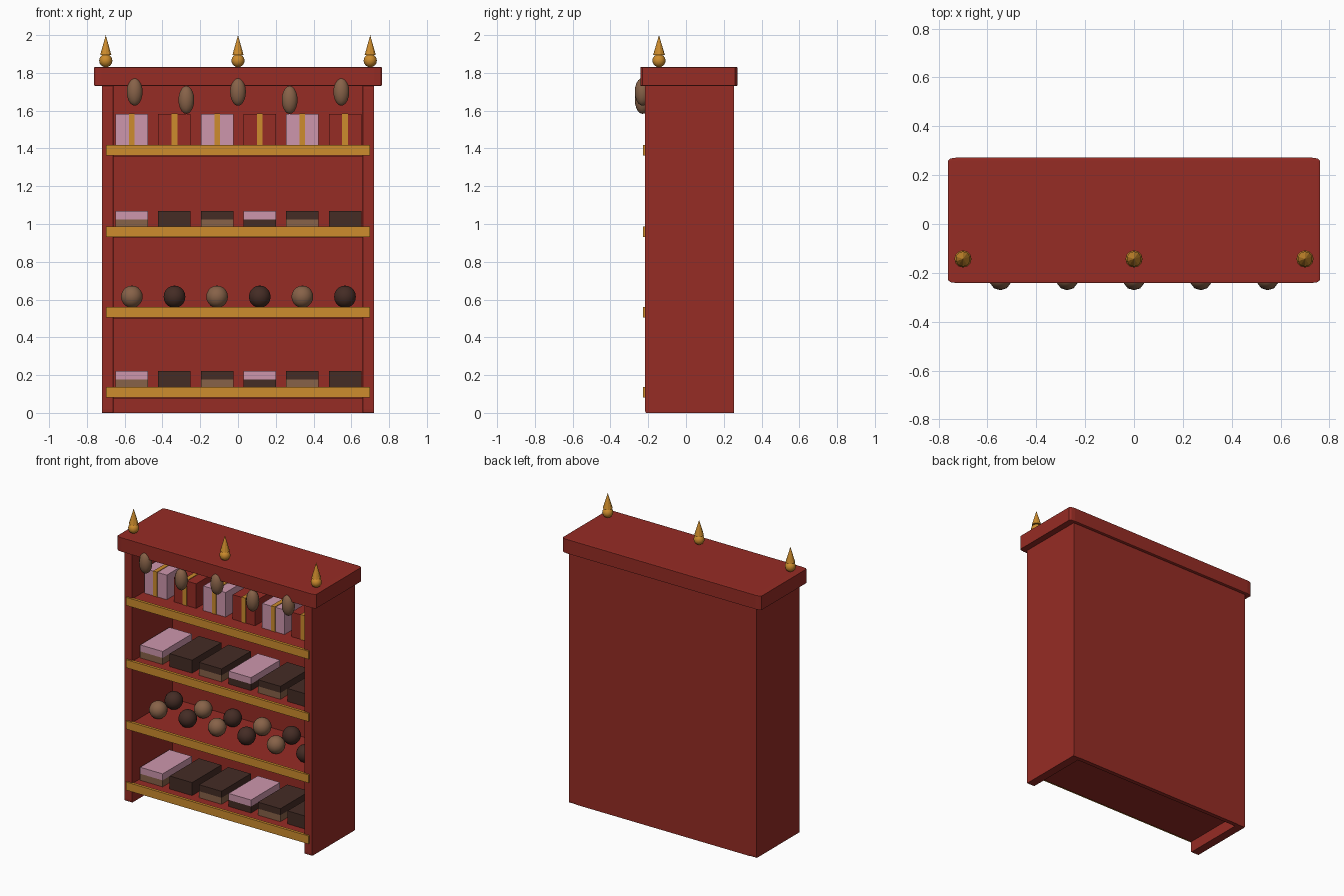
import bpy, math

if "Cube" in bpy.data.objects:
    bpy.data.objects.remove(bpy.data.objects["Cube"])


def mat(name, r, g, b):
    m = bpy.data.materials.new(name)
    m.diffuse_color = (r, g, b, 1)
    m.use_nodes = True
    m.node_tree.nodes["Principled BSDF"].inputs["Base Color"].default_value = m.diffuse_color
    return m


RED = mat("red_paint", .305, .025, .018)
GOLD = mat("gold", .61, .262, .026)
PINK = mat("pink_icing", .61, .305, .413)
MILK = mat("milk_chocolate", .242, .122, .065)
DARK = mat("dark_chocolate", .058, .025, .018)


def finish(name, m):
    o = bpy.context.object
    o.name = name
    o.data.materials.append(m)
    return o


def box(name, x0, x1, y0, y1, z0, z1, m, bevel=0):
    """Box from its limits; bevel is a fraction of the unit cube, so it stretches with the box."""
    bpy.ops.mesh.primitive_cube_add(size=1, location=((x0 + x1) / 2, (y0 + y1) / 2, (z0 + z1) / 2))
    o = finish(name, m)
    o.scale = (x1 - x0, y1 - y0, z1 - z0)
    if bevel:
        b = o.modifiers.new("bevel", 'BEVEL')
        b.width, b.segments = bevel, 2
    return o


def ball(name, loc, scale, m, seg=14, rings=10):
    bpy.ops.mesh.primitive_uv_sphere_add(segments=seg, ring_count=rings, radius=1, location=loc)
    o = finish(name, m)
    o.scale = scale
    bpy.ops.object.shade_smooth()
    return o


# carcass
for s, side in ((-1, "left"), (1, "right")):
    xs = sorted((s * .66, s * .72))
    box(side + "_panel", xs[0], xs[1], -.217, .255, 0, 1.735, RED, .01)
box("back_panel", -.665, .665, .225, .254, 0, 1.735, RED)
box("cornice", -.762, .762, -.242, .272, 1.73, 1.832, RED, .025)

# shelves with gold front trim
tops = [.132, .555, .98, 1.412]
for i, z in enumerate(tops):
    box(f"shelf_{i}", -.665, .665, -.213, .23, z - .055, z, RED)
    box(f"shelf_trim_{i}", -.70, .70, -.228, -.208, z - .05, z + .006, GOLD)

# goods on the shelves, six columns
for i in range(6):
    x = -.562 + .2257 * i
    # layered cakes on the first and third shelves
    for k in (0, 2):
        z = tops[k]
        box(f"cake_base_{k}_{i}", x - .086, x + .086, -.145, .175, z, z + .045, DARK if i % 2 else MILK)
        box(f"cake_top_{k}_{i}", x - .086, x + .086, -.145, .175, z + .045, z + .09, DARK if i % 3 else PINK)
    # two rows of truffles
    for j, y in enumerate((-.07, .10)):
        ball(f"truffle_{j}_{i}", (x, y, tops[1] + .06), (.059,) * 3, DARK if (i + j) % 2 else MILK)
    # gift boxes with ribbon
    z = tops[3]
    box(f"gift_box_{i}", x - .086, x + .086, -.10, .12, z, z + .17, RED if i % 2 else PINK)
    box(f"ribbon_{i}", x - .015, x + .015, -.104, .124, z, z + .174, GOLD)

# egg garland under the cornice
for i in range(5):
    ball(f"egg_{i}", (-.547 + .2735 * i, -.23, 1.657 if i % 2 else 1.70), (.044, .041, .074), MILK, 10, 10)

# finials
for i, x in enumerate((-.70, 0, .70)):
    ball(f"finial_ball_{i}", (x, -.143, 1.865), (.035,) * 3, GOLD, 12, 8)
    bpy.ops.mesh.primitive_cone_add(vertices=10, radius1=.031, radius2=0, depth=.105, location=(x, -.143, 1.9475))
    finish(f"finial_spike_{i}", GOLD)
